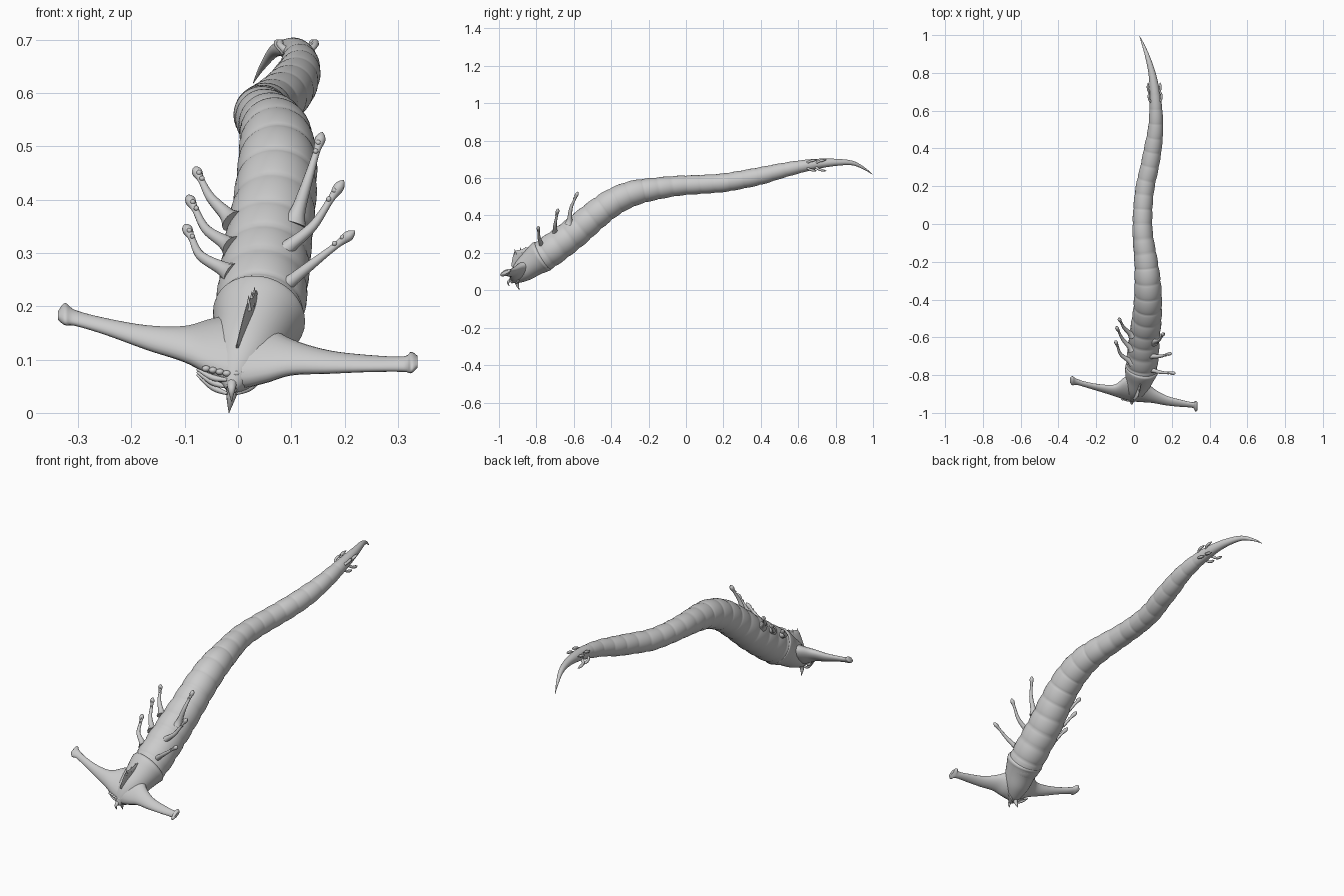
import bpy, math
from mathutils import Vector as V


def make_mesh(name, rings):
    """Skin a list of equal rings and close both ends."""
    n = len(rings[0])
    verts = [p for r in rings for p in r]
    faces = [(i * n + j, i * n + (j + 1) % n, (i + 1) * n + (j + 1) % n, (i + 1) * n + j)
             for i in range(len(rings) - 1) for j in range(n)]
    faces += [tuple(range(n))[::-1], tuple(range(len(verts) - n, len(verts)))]
    me = bpy.data.meshes.new(name)
    me.from_pydata(verts, [], faces)
    ob = bpy.data.objects.new(name, me)
    bpy.context.collection.objects.link(ob)
    bpy.context.view_layer.objects.active = ob
    ob.select_set(True)
    bpy.ops.object.mode_set(mode='EDIT')
    bpy.ops.mesh.select_all(action='SELECT')
    bpy.ops.mesh.normals_make_consistent(inside=False)
    bpy.ops.object.mode_set(mode='OBJECT')
    bpy.ops.object.shade_smooth_by_angle(angle=math.radians(50))
    ob.select_set(False)
    return ob


def spline(pts, steps):
    """Catmull-Rom interpolation of tuples of any length."""
    p = [pts[0]] + list(pts) + [pts[-1]]
    out = []
    for i in range(1, len(p) - 2):
        for k in range(steps):
            t = k / steps
            out.append([0.5 * (2 * b + (c - a) * t + (2 * a - 5 * b + 4 * c - d) * t * t
                               + (3 * b - a - 3 * c + d) * t ** 3)
                        for a, b, c, d in zip(*p[i - 1:i + 3])])
    return out + [list(pts[-1])]


def tube(name, pts, steps=6, sides=12, ripple=None):
    """Round tube through (x, y, z, radius) points."""
    c = spline(pts, steps)
    rings, u, s = [], V((1, 0, 0)), 0
    for i, q in enumerate(c):
        p = V(q[:3])
        t = (V(c[min(i + 1, len(c) - 1)][:3]) - V(c[max(i - 1, 0)][:3])).normalized()
        u = (u - t * u.dot(t)).normalized()
        w = t.cross(u)
        if i:
            s += (p - V(c[i - 1][:3])).length
        r = max(q[3], 0.0005) * (ripple(s, q) if ripple else 1)
        rings.append([p + (u * math.cos(a) + w * math.sin(a)) * r
                      for a in (2 * math.pi * j / sides for j in range(sides))])
    return make_mesh(name, rings)


def blade(name, secs, tdir, steps=6, sides=20):
    """Lens sections: edge A xyz, edge B xyz, half thickness."""
    rings = []
    for q in spline(secs, steps):
        a, b = V(q[:3]), V(q[3:6])
        m, h, n = (a + b) / 2, (b - a) / 2, V(tdir).normalized() * q[6]
        rings.append([m + h * math.cos(k) + n * math.sin(k)
                      for k in (2 * math.pi * j / sides for j in range(sides))])
    return make_mesh(name, rings)


def blob(name, loc, size):
    bpy.ops.mesh.primitive_uv_sphere_add(segments=12, ring_count=8, radius=1, location=loc)
    ob = bpy.context.object
    ob.name, ob.scale = name, size
    bpy.ops.object.shade_smooth()
    ob.select_set(False)


# Segmented worm body: puffy rings, fading out towards the tail spine
def puff(s, q):
    fade = min(1, max(0, (0.72 - q[1]) / 0.15))
    return 1 + fade * (0.065 * math.sqrt(abs(math.sin(math.pi * s / 0.078))) - 0.04)


tube("body", [
    (.03, -.81, .155, .078), (.042, -.74, .20, .083), (.055, -.6, .305, .081),
    (.068, -.5, .39, .077), (.074, -.4, .465, .073), (.072, -.3, .513, .068),
    (.064, -.2, .537, .061), (.046, -.05, .558, .053), (.047, .08, .566, .05),
    (.06, .2, .575, .049), (.082, .3, .592, .048), (.10, .4, .612, .046),
    (.114, .5, .637, .040), (.116, .6, .659, .034), (.11, .7, .676, .027),
    (.095, .8, .684, .019), (.07, .89, .680, .012), (.046, .955, .65, .006),
    (.028, .998, .618, .0005)], steps=20, sides=36, ripple=puff)

# Head, with a collar rim over the neck
tube("head", [(.042, -.762, .187, .080), (.04, -.77, .182, .088), (.036, -.785, .172, .085),
              (.027, -.82, .146, .074), (.010, -.87, .105, .061), (-.004, -.91, .070, .038),
              (-.012, -.938, .045, .010)], sides=32)

# Hammer-shaped wings: rear edge, front edge, half thickness
wing = [(-.338, -.813, .187, -.84, .178, .008), (-.325, -.807, .203, -.853, .168, .014),
        (-.305, -.82, .19, -.85, .166, .011), (-.25, -.838, .175, -.865, .15, .012),
        (-.17, -.852, .16, -.888, .122, .017), (-.10, -.852, .158, -.91, .10, .023),
        (-.05, -.815, .17, -.925, .075, .034), (.0, -.80, .175, -.935, .055, .042),
        (.05, -.815, .16, -.94, .063, .036), (.10, -.87, .133, -.945, .076, .024),
        (.17, -.91, .113, -.958, .078, .017), (.25, -.932, .105, -.967, .08, .012),
        (.31, -.945, .103, -.972, .08, .011), (.325, -.937, .111, -.992, .078, .014),
        (.337, -.945, .105, -.985, .087, .008)]
blade("hammer_wings", [(x, a, b, x, c, d, t) for x, a, b, c, d, t in wing], (0, -.6, .8))

# Thin crest fin on the forehead, with a serrated top
blade("crest", [(0, -.90, .10, -.002, -.935, .13, .003), (.01, -.88, .13, .018, -.918, .205, .005),
                (.02, -.85, .15, .028, -.885, .216, .006), (.025, -.83, .16, .034, -.85, .230, .006),
                (.03, -.79, .18, .038, -.805, .224, .004)], (1, 0, 0), sides=12)
for y, z in ((-.91, .212), (-.88, .220), (-.855, .227), (-.83, .230)):
    x = .02 + (y + .91) * .2
    tube("crest_spike", [(x, y, z - .02, .006), (x, y - .006, z + .008, .0005)], 3, 8)

# Mouth: lower fang, beak, side folds and bumps
tube("lower_fang", [(-.008, -.90, .055, .014), (-.013, -.902, .03, .009),
                    (-.017, -.89, .0, .0005)], sides=10)
tube("beak", [(-.01, -.92, .065, .012), (-.012, -.95, .045, .007),
              (-.012, -.945, .022, .001)], sides=10)
for s in (-1, 1):
    for k in range(3):
        d = .013 * k
        tube("mouth_fold", [(-.012 + s * .008, -.938 + d, .062 - d, .003),
                            (-.012 + s * .035, -.925 + d, .066 - d * .7, .006),
                            (-.012 + s * .065, -.915 + d, .082 - d * .4, .002)], sides=8)
    for k in range(4):
        blob("mouth_bump", (-.012 + s * (.009 + .013 * k), -.936 + .003 * k, .074 + .003 * k),
             (.008, .007, .006))

# Three pairs of back tentacles: base, bend, tip
tentacles = [((.065, -.765, .22), (.14, -.785, .28), (.215, -.79, .338)),
             ((.075, -.70, .295), (.14, -.70, .35), (.195, -.685, .432)),
             ((.105, -.625, .355), (.132, -.615, .44), (.157, -.58, .522)),
             ((-.01, -.735, .26), (-.07, -.69, .295), (-.098, -.62, .35)),
             ((-.01, -.665, .31), (-.06, -.61, .345), (-.093, -.545, .405)),
             ((-.01, -.59, .36), (-.052, -.55, .405), (-.08, -.50, .458))]
for a, b, c in tentacles:
    a, b, c = V(a), V(b), V(c)
    tube("tentacle", [(*a, .024), (*(a * .7 + b * .3), .014), (*b, .009),
                      (*(b * .4 + c * .6), .0065), (*(b * .12 + c * .88), .010),
                      (*c, .006), (*(c + (c - b) * .06), .0005)], sides=12)
    for f in (.55, .75):
        blob("tentacle_wart", b.lerp(c, f) + V((0, -.004, .006)), (.005, .005, .005))

# Small feelers around the tail base
for sx, sz in ((-1, -1), (-1, 1), (1, -1), (1, 1)):
    for y in (.645, .695):
        x, z, r = .112 - (y - .645) * .1, .668, .022
        tube("tail_feeler", [(x + sx * r * .8, y, z + sz * r * .4, .009),
                             (x + sx * r * 1.4, y + .012, z + sz * r * .9, .006),
                             (x + sx * r * 1.5, y + .035, z + sz * r * 1.2, .007),
                             (x + sx * r * 1.4, y + .055, z + sz * r * 1.35, .001)], 4, 8)
